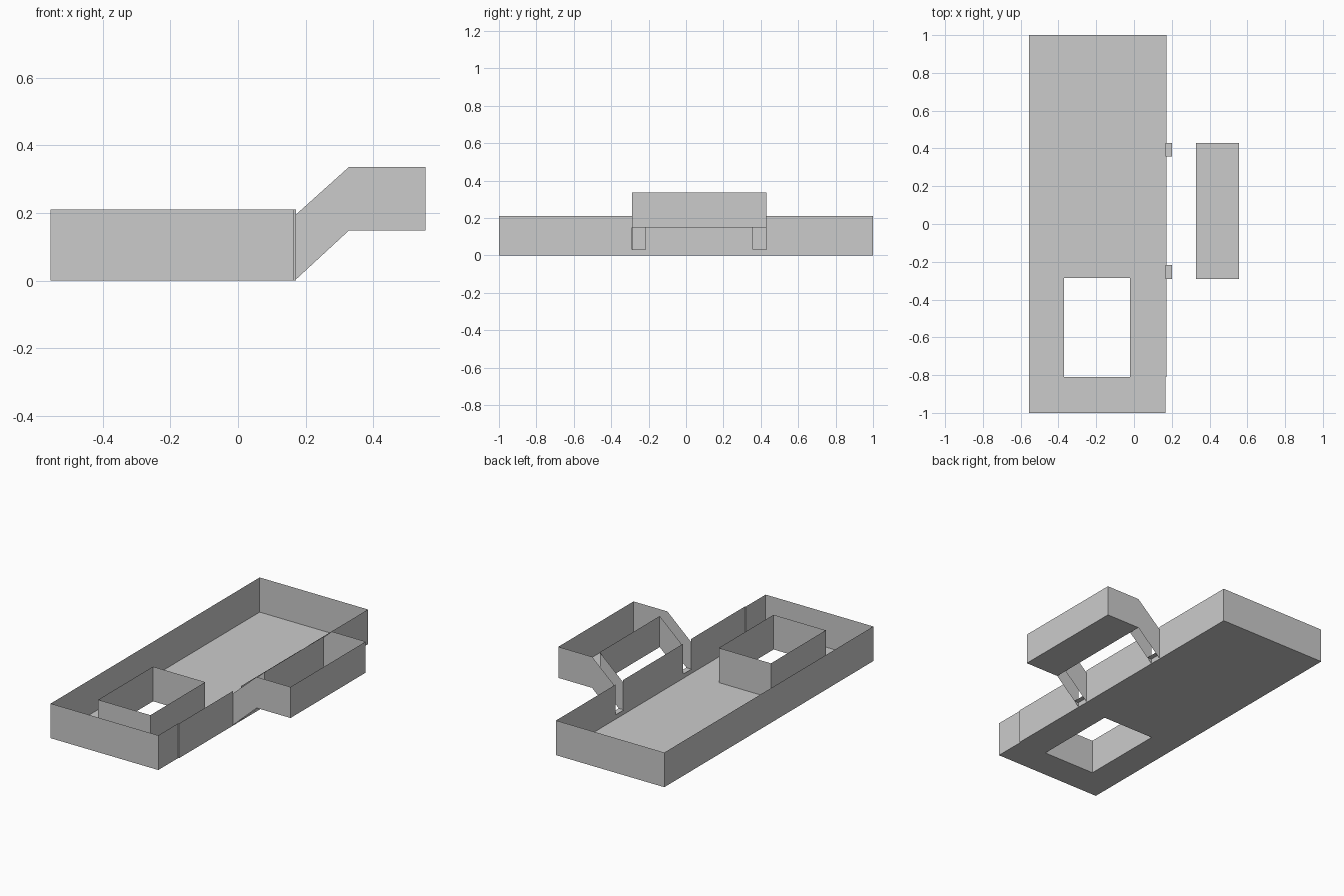
import bpy

if "Cube" in bpy.data.objects:
    bpy.data.objects.remove(bpy.data.objects["Cube"])

L, R, R2 = -0.555, 0.171, 0.166      # tray left, right, and stepped-in right end
H = 0.21                             # tray wall height
HX0, HX1, HY0, HY1 = -0.37, -0.02, -0.81, -0.285   # square opening
BX0, BX1, BY0, BY1 = 0.328, 0.555, -0.29, 0.43     # side box
BZ0, BZ1 = 0.148, 0.336
ARM, LEDGE = 0.073, 0.03             # arm channel width, ledge height


def sheet(name, faces):
    """Make one thin-sheet object from a list of polygons."""
    verts, index, polys = [], {}, []
    for face in faces:
        poly = []
        for p in face:
            key = tuple(round(c, 5) for c in p)
            if key not in index:
                index[key] = len(verts)
                verts.append(key)
            poly.append(index[key])
        polys.append(poly)
    mesh = bpy.data.meshes.new(name)
    mesh.from_pydata(verts, [], polys)
    mesh.update()
    obj = bpy.data.objects.new(name, mesh)
    bpy.context.collection.objects.link(obj)
    return obj


def flat(x0, x1, y0, y1, z):
    return [(x0, y0, z), (x1, y0, z), (x1, y1, z), (x0, y1, z)]


def walls(path, z0, z1):
    """Upright panels along a plan path."""
    return [[(*a, z0), (*b, z0), (*b, z1), (*a, z1)]
            for a, b in zip(path, path[1:])]


# Tray floor, laid around the square opening
sheet("tray_floor", [
    flat(L, R2, -1, HY0, 0),
    flat(L, HX0, HY0, HY1, 0),
    flat(HX1, R, HY0, HY1, 0),
    flat(L, R, HY1, 1, 0),
])

# Outer tray walls, ending at the arm channels
sheet("tray_walls", walls(
    [(R, BY1), (R, 1), (L, 1), (L, -1), (R2, -1), (R2, HY0), (R, HY0), (R, BY0)], 0, H))
sheet("tray_wall_between_arms", walls([(R, BY0 + ARM), (R, BY1 - ARM)], 0, H))

# Walls around the square opening
sheet("opening_walls", walls(
    [(HX0, HY0), (HX1, HY0), (HX1, HY1), (HX0, HY1), (HX0, HY0)], 0, H))

# Raised side box: floor, outer walls and inner wall between the arms
sheet("side_box", [flat(BX0, BX1, BY0, BY1, BZ0)] + walls(
    [(BX0, BY0), (BX1, BY0), (BX1, BY1), (BX0, BY1)], BZ0, BZ1) + walls(
    [(BX0, BY0 + ARM), (BX0, BY1 - ARM)], BZ0, BZ1))

# Sloping arm channels: two side plates, a low sill and a short ledge each
for name, y0 in (("front", BY0), ("back", BY1 - ARM)):
    y1 = y0 + ARM
    plates = [[(R, y, 0.003), (BX0, y, BZ0), (BX0, y, BZ1), (R, y, 0.195)]
              for y in (y0, y1)]
    sheet(name + "_arm", plates)
    sheet(name + "_arm_sill", walls([(R, y0), (R, y1)], 0, LEDGE))
    sheet(name + "_arm_ledge", [flat(R2, 0.2, y0, y1, LEDGE)])
